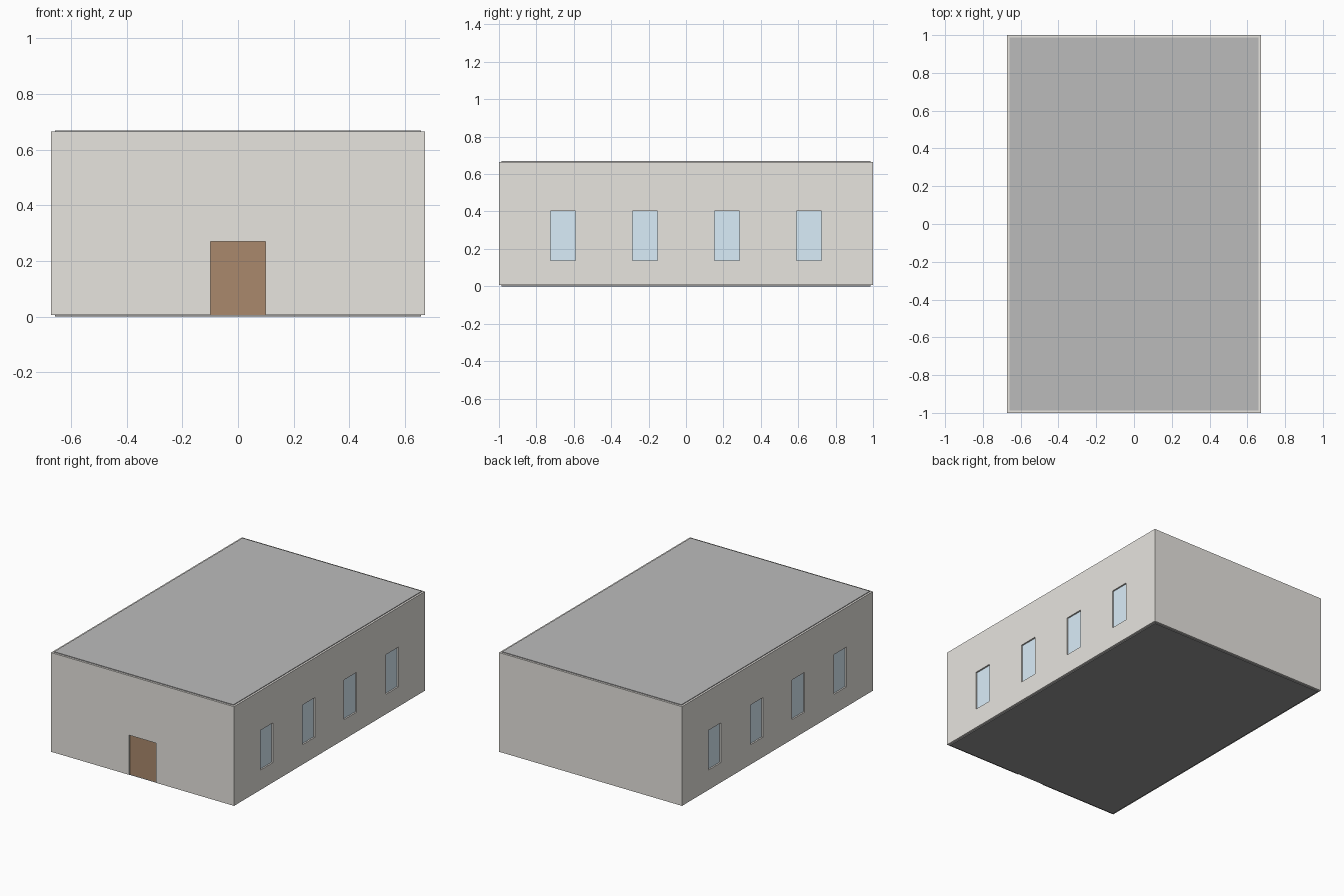
import bpy

if "Cube" in bpy.data.objects:
    bpy.data.objects.remove(bpy.data.objects["Cube"])

S = 2 / 30.4          # hall drawn in metres: 20.4 x 30.4 outside
W, L, T = 20.0, 30.0, 0.4
Z0, Z1 = 0.1, 10.1    # wall bottom and top


def material(name, rgb):
    m = bpy.data.materials.new(name)
    m.diffuse_color = (*rgb, 1)
    m.use_nodes = True
    m.node_tree.nodes["Principled BSDF"].inputs["Base Color"].default_value = m.diffuse_color
    return m


def box(name, size, centre, mat=None):
    bpy.ops.mesh.primitive_cube_add(size=1, location=[c * S for c in centre])
    ob = bpy.context.object
    ob.name = name
    ob.scale = [s * S for s in size]
    bpy.ops.object.transform_apply(location=True, rotation=False, scale=True)
    if mat:
        ob.data.materials.append(mat)
    return ob


def cut(target, cutter):
    mod = target.modifiers.new("opening", 'BOOLEAN')
    mod.operation = 'DIFFERENCE'
    mod.solver = 'EXACT'
    mod.object = cutter
    bpy.context.view_layer.objects.active = target
    bpy.ops.object.modifier_apply(modifier=mod.name)
    bpy.data.objects.remove(cutter)


wall_mat = material("wall", (0.8, 0.78, 0.74))
roof_mat = material("roof", (0.5, 0.5, 0.5))
floor_mat = material("floor", (0.3, 0.3, 0.3))
door_mat = material("door", (0.4, 0.25, 0.15))
glass_mat = material("glass", (0.7, 0.85, 0.95))

# Floor and roof slabs reach the wall centrelines
box("floor", (W, L, 0.1), (0, 0, 0.05), floor_mat)
box("roof", (W, L, 0.1), (0, 0, Z1 + 0.02), roof_mat)

# Hollow wall shell
zc, h = (Z0 + Z1) / 2, Z1 - Z0
walls = box("walls", (W + T, L + T, h), (0, 0, zc), wall_mat)
cut(walls, box("room", (W - T, L - T, h + 1), (0, 0, zc)))

# Door recessed in the front wall
cut(walls, box("door_opening", (3, 1, 5), (0, -L / 2, Z0 + 1.5)))
box("door", (3, 0.1, 4), (0, -L / 2, Z0 + 2), door_mat)

# Four recessed windows along each long wall
for side, label in ((-1, "left"), (1, "right")):
    for i in range(4):
        pos = (side * W / 2, -10 + i * 20 / 3, Z0 + 4)
        cut(walls, box("window_opening", (1, 2, 4), pos))
        box(f"window_{label}_{i + 1}", (0.1, 2, 4), pos, glass_mat)
